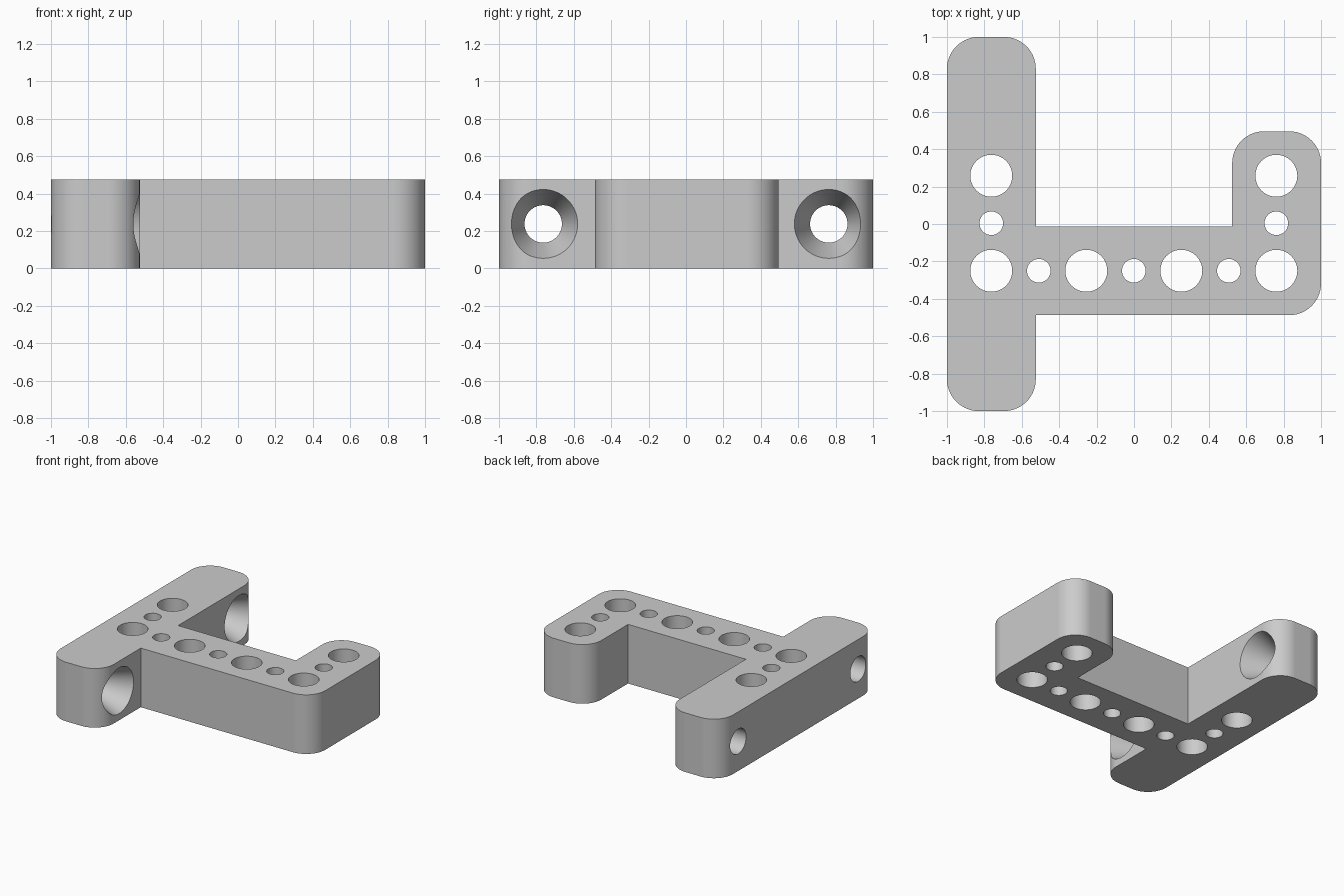
import bpy, bmesh
from math import cos, sin, pi, radians
from mathutils import Vector, Matrix

cube = bpy.data.objects.get("Cube")
if cube:
    bpy.data.objects.remove(cube, do_unlink=True)

HEIGHT = 0.476
WIDTH = 0.475      # width of every arm
CORNER = 0.17      # outer corner radius
PITCH = 0.254      # spacing of the hole grid
ROW_X, ROW_Y = -0.763, -0.25
SIDES = 64

grey = bpy.data.materials.new("plain grey")
grey.use_nodes = True
colour = (0.6, 0.6, 0.6, 1)
grey.diffuse_color = colour
grey.node_tree.nodes["Principled BSDF"].inputs["Base Color"].default_value = colour


def rounded_outline(corners, steps=14):
    """Replace each corner that has a radius by an arc."""
    points = []
    for i, (x, y, r) in enumerate(corners):
        p = Vector((x, y))
        a = (Vector(corners[i - 1][:2]) - p).normalized()
        b = (Vector(corners[(i + 1) % len(corners)][:2]) - p).normalized()
        if not r:
            points.append(p)
            continue
        centre = p + (a + b) * r
        for k in range(steps + 1):
            t = k / steps * pi / 2
            points.append(centre - b * r * cos(t) - a * r * sin(t))
    return points


def finish(name, bm):
    bmesh.ops.recalc_face_normals(bm, faces=bm.faces)
    mesh = bpy.data.meshes.new(name)
    bm.to_mesh(mesh)
    bm.free()
    mesh.materials.append(grey)
    obj = bpy.data.objects.new(name, mesh)
    bpy.context.collection.objects.link(obj)
    return obj


def add_turned(bm, profile, matrix):
    """Turned solid from (radius, distance along axis) pairs."""
    rings = [[bm.verts.new(matrix @ Vector((r * cos(2 * pi * k / SIDES),
                                            r * sin(2 * pi * k / SIDES), d)))
              for k in range(SIDES)] for r, d in profile]
    for low, high in zip(rings, rings[1:]):
        for k in range(SIDES):
            n = (k + 1) % SIDES
            bm.faces.new((low[k], low[n], high[n], high[k]))
    bm.faces.new(rings[0][::-1])
    bm.faces.new(rings[-1])


# Bracket body: long mounting bar, cross bar and short arm in one outline
inner_left = -1 + WIDTH
inner_right = 1 - WIDTH
bar_low, bar_high = ROW_Y - WIDTH / 2, ROW_Y + WIDTH / 2
arm_top = bar_high + 2 * PITCH
outline = rounded_outline([
    (-1, -1, CORNER), (inner_left, -1, CORNER), (inner_left, bar_low, 0),
    (1, bar_low, CORNER), (1, arm_top, CORNER), (inner_right, arm_top, CORNER),
    (inner_right, bar_high, 0), (inner_left, bar_high, 0),
    (inner_left, 1, CORNER), (-1, 1, CORNER)])
bm = bmesh.new()
base = bm.faces.new([bm.verts.new((p.x, p.y, 0)) for p in outline])
top = bmesh.ops.extrude_face_region(bm, geom=[base])["geom"]
bmesh.ops.translate(bm, vec=(0, 0, HEIGHT),
                    verts=[v for v in top if isinstance(v, bmesh.types.BMVert)])
bracket = finish("bracket", bm)

# Vertical holes: large and small ones alternate on the grid
grid = [(i, 0) for i in range(7)] + [(i, j) for i in (0, 6) for j in (1, 2)]
bm = bmesh.new()
for i, j in grid:
    radius = 0.063 if (i + j) % 2 else 0.112
    place = Matrix.Translation((ROW_X + i * PITCH, ROW_Y + j * PITCH, 0))
    add_turned(bm, [(radius, -0.1), (radius, HEIGHT + 0.1)], place)
upright_cutter = finish("upright_hole_cutter", bm)

# Countersunk mounting holes through both ends of the long bar
bore, mouth, depth, extra = 0.1, 0.184, 0.21, 0.05
flare = mouth + (mouth - bore) / depth * extra
bm = bmesh.new()
for side in (-1, 1):
    place = Matrix.Translation((inner_left, side * 0.763, HEIGHT / 2)) @ Matrix.Rotation(pi / 2, 4, 'Y')
    add_turned(bm, [(bore, -WIDTH - 0.1), (bore, -depth), (flare, extra)], place)
mount_cutter = finish("mounting_hole_cutter", bm)

# Cut the holes
bpy.ops.object.select_all(action='DESELECT')
bpy.context.view_layer.objects.active = bracket
bracket.select_set(True)
for cutter in (upright_cutter, mount_cutter):
    cutter.hide_render = True
    cut = bracket.modifiers.new("cut", 'BOOLEAN')
    cut.operation = 'DIFFERENCE'
    cut.solver = 'EXACT'
    cut.object = cutter
    bpy.ops.object.modifier_apply(modifier=cut.name)
    bpy.data.objects.remove(cutter, do_unlink=True)

# Smooth the rounded walls, keep edges crisp and flats even
bpy.ops.object.shade_smooth_by_angle(angle=radians(20))
even = bracket.modifiers.new("even flats", 'WEIGHTED_NORMAL')
even.keep_sharp = True
